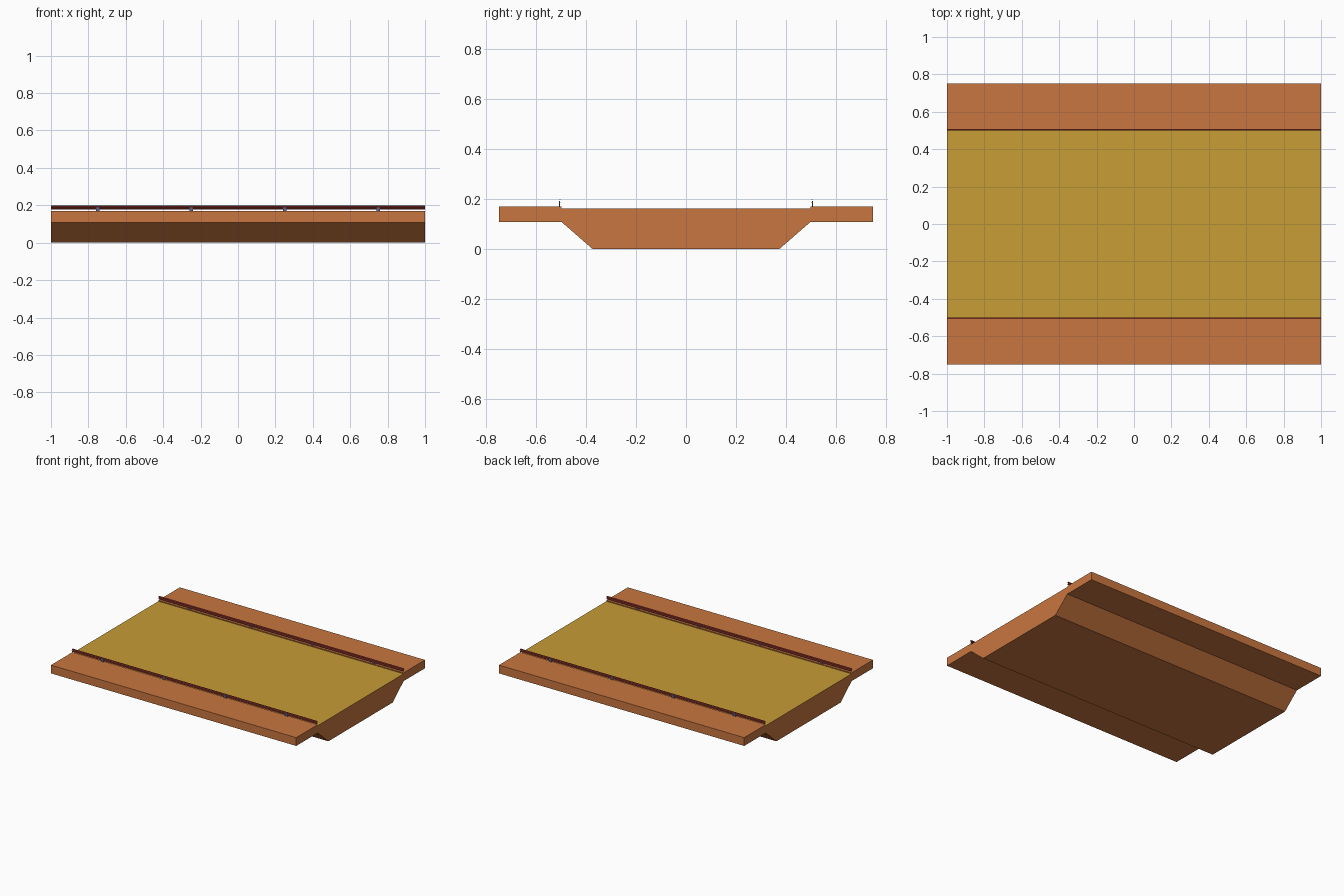
import bpy, bmesh

if "Cube" in bpy.data.objects:
    bpy.data.objects.remove(bpy.data.objects["Cube"])


def material(name, rgb):
    m = bpy.data.materials.new(name)
    m.diffuse_color = (*rgb, 1)
    m.use_nodes = True
    m.node_tree.nodes["Principled BSDF"].inputs["Base Color"].default_value = m.diffuse_color
    return m


ORANGE = material("orange_concrete", (0.58, 0.18, 0.05))
YELLOW = material("yellow_road", (0.57, 0.34, 0.037))
RED = material("red_rail", (0.36, 0.045, 0.03))
STEEL = material("post_steel", (0.12, 0.12, 0.22))


def extrude_x(name, profile, x0, x1, *mats):
    """Extrude a closed (y, z) profile along x."""
    bm = bmesh.new()
    face = bm.faces.new([bm.verts.new((x0, y, z)) for y, z in profile])
    ext = bmesh.ops.extrude_face_region(bm, geom=[face], use_keep_orig=True)
    verts = [g for g in ext["geom"] if isinstance(g, bmesh.types.BMVert)]
    bmesh.ops.translate(bm, verts=verts, vec=(x1 - x0, 0, 0))
    bmesh.ops.recalc_face_normals(bm, faces=bm.faces)
    mesh = bpy.data.meshes.new(name)
    bm.to_mesh(mesh)
    bm.free()
    for m in mats:
        mesh.materials.append(m)
    obj = bpy.data.objects.new(name, mesh)
    bpy.context.collection.objects.link(obj)
    return obj


# Bridge deck: trapezoid girder, side walkways, slightly sunken road
half = [(0.375, 0.0), (0.5, 0.109), (0.75, 0.109), (0.75, 0.17),
        (0.5, 0.17), (0.5, 0.163)]
outline = half + [(-y, z) for y, z in reversed(half)]
deck = extrude_x("bridge_deck", outline, -1, 1, ORANGE, YELLOW)
for p in deck.data.polygons:
    if p.normal.z > 0.9 and abs(p.center.y) < 0.1:
        p.material_index = 1

# Double-wave guard rails, bulging toward the road, on short posts
wave = [(0.507, 0.177), (0.5005, 0.180), (0.5005, 0.184), (0.507, 0.187),
        (0.507, 0.190), (0.5005, 0.193), (0.5005, 0.197), (0.507, 0.200)]
for side, label in ((1, "back"), (-1, "front")):
    front = [(side * y, z) for y, z in wave]
    rear = [(side * (y + 0.0015), z) for y, z in reversed(wave)]
    extrude_x(f"guard_rail_{label}", front + rear, -1, 1, RED)
    for i, x in enumerate((-0.75, -0.25, 0.25, 0.75)):
        box = [(side * y, z) for y, z in ((0.505, 0.168), (0.509, 0.168),
                                          (0.509, 0.192), (0.505, 0.192))]
        extrude_x(f"rail_post_{label}_{i + 1}", box, x - 0.01, x + 0.01, STEEL)
